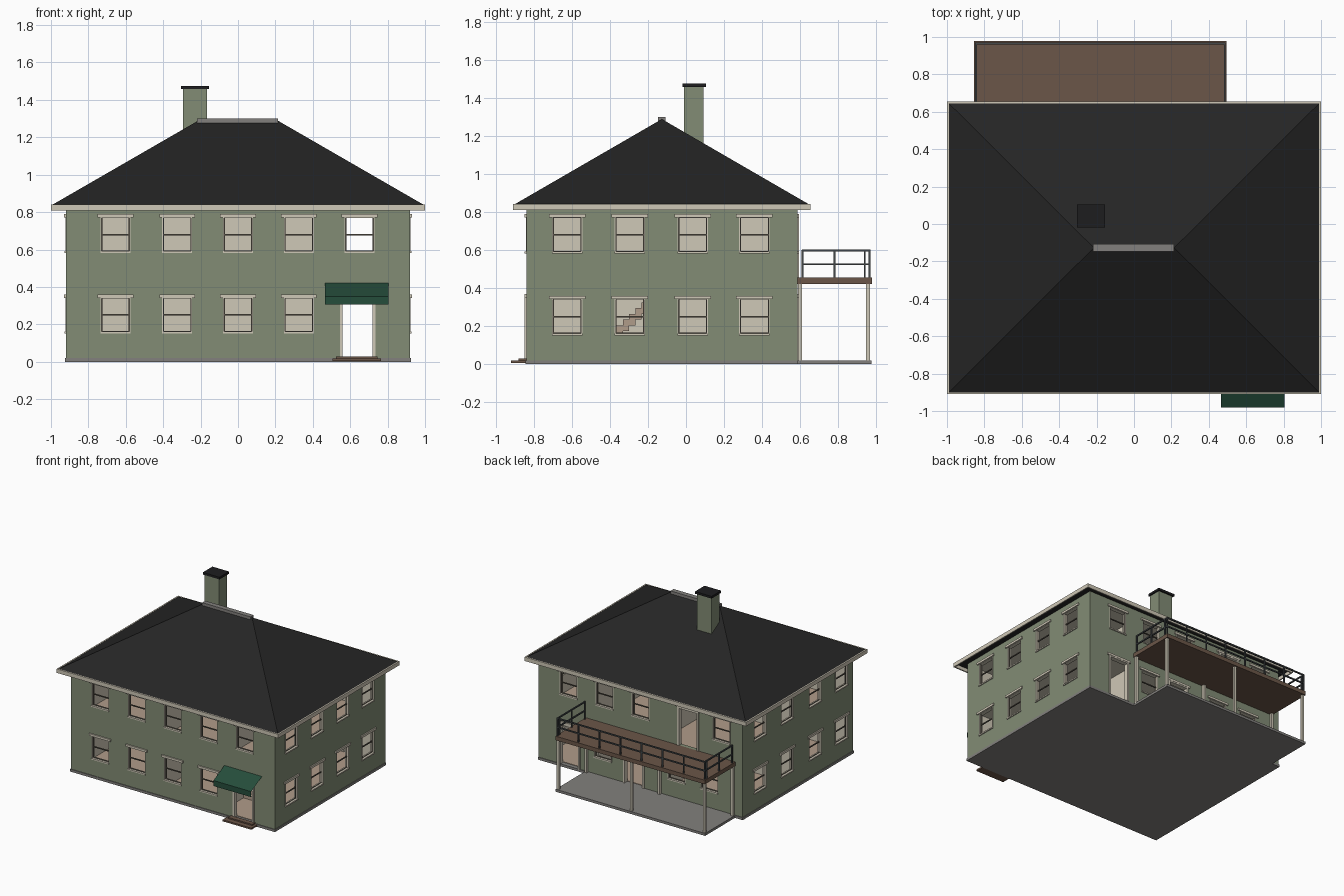
import bpy, bmesh
from mathutils import Vector

old = bpy.data.objects.get("Cube")
if old:
    bpy.data.objects.remove(old, do_unlink=True)


def material(name, code):
    def linear(c):
        return c / 12.92 if c <= 0.04045 else ((c + 0.055) / 1.055) ** 2.4
    rgb = [linear(int(code[i:i + 2], 16) / 255) for i in (0, 2, 4)]
    m = bpy.data.materials.new(name)
    m.use_nodes = True
    m.diffuse_color = (*rgb, 1)
    m.node_tree.nodes["Principled BSDF"].inputs["Base Color"].default_value = (*rgb, 1)
    return m


GREEN = material("sage green", "828c75")
CREAM = material("cream trim", "cfc8b7")
BLACK = material("roof black", "252525")
CAP = material("chimney cap black", "1d1d1f")
GREY = material("concrete grey", "82807d")
BROWN = material("deck brown", "6b5648")
AWNING = material("awning green", "254d3b")
SLATE = material("rail slate", "43484a")
TAN = material("floor tan", "b09c8a")
SASH = material("sash dark taupe", "5d574d")


def finish(name, bm, *mats):
    mesh = bpy.data.meshes.new(name)
    bm.to_mesh(mesh)
    bm.free()
    for m in mats:
        mesh.materials.append(m)
    ob = bpy.data.objects.new(name, mesh)
    bpy.context.collection.objects.link(ob)
    return ob


def boxes(name, spans, mat):
    """One object made of boxes given as (x0, x1, y0, y1, z0, z1)."""
    bm = bmesh.new()
    for x0, x1, y0, y1, z0, z1 in spans:
        vs = bmesh.ops.create_cube(bm, size=1)["verts"]
        for v in vs:
            v.co = ((x0 + x1) / 2 + v.co.x * abs(x1 - x0),
                    (y0 + y1) / 2 + v.co.y * abs(y1 - y0),
                    (z0 + z1) / 2 + v.co.z * abs(z1 - z0))
    return finish(name, bm, mat)


# House extents
X, Y0, Y1, FLOOR, TOP, THICK = 0.92, -0.84, 0.585, 0.02, 0.835, 0.03


def place(side, u, d, v):
    """Wall coordinates (along, outward, up) to model coordinates."""
    return Vector({"front": (u, Y0 - d, v), "back": (u, Y1 + d, v),
                   "left": (X + d, u, v), "right": (-X - d, u, v)}[side])


def wall_box(side, u0, u1, d0, d1, v0, v1):
    a, b = place(side, u0, d0, v0), place(side, u1, d1, v1)
    return (a.x, b.x, a.y, b.y, a.z, b.z)


def windows(centres, low):
    return [(u - 0.08, u + 0.08, low, low + 0.19) for u in centres]


def door(u, low, high):
    return (u - 0.095, u + 0.095, low, high)


UP, DOWN = 0.585, 0.155
left_rows = (-0.625, -0.295, 0.035, 0.36)
right_rows = (-0.69, -0.35, 0.01, 0.36)
openings = {
    "front": windows((-0.655, -0.325, 0, 0.325, 0.65), UP)
    + windows((-0.655, -0.325, 0, 0.325), DOWN) + [door(0.64, FLOOR, 0.355)],
    "back": windows((-0.73, 0, 0.325, 0.65), UP)
    + windows((-0.62, -0.325, 0.34), DOWN)
    + [door(0.64, FLOOR, 0.355), door(0.06, FLOOR, 0.355), door(-0.43, 0.455, 0.775)],
    "left": windows(left_rows, UP) + windows(left_rows, DOWN),
    "right": windows(right_rows, UP) + windows(right_rows, DOWN),
}

# Walls with openings, green outside and cream inside
trim, sashes = [], []
for side, holes in openings.items():
    ends = [-X, X] if side in ("front", "back") else [Y0, Y1]
    us = sorted(set(ends + [h[i] for h in holes for i in (0, 1)]))
    vs = sorted(set([FLOOR, TOP] + [h[i] for h in holes for i in (2, 3)]))
    bm = bmesh.new()
    for u0, u1 in zip(us, us[1:]):
        for v0, v1 in zip(vs, vs[1:]):
            u, v = (u0 + u1) / 2, (v0 + v1) / 2
            if any(a < u < b and c < v < d for a, b, c, d in holes):
                continue
            quad = [(u0, v0), (u1, v0), (u1, v1), (u0, v1)]
            if side in ("back", "right"):
                quad.reverse()
            bm.faces.new([bm.verts.new(place(side, a, 0, b)) for a, b in quad])
    bmesh.ops.remove_doubles(bm, verts=bm.verts, dist=0.0001)
    wall = finish(side + "_wall", bm, GREEN, CREAM)
    mod = wall.modifiers.new("thickness", "SOLIDIFY")
    mod.thickness, mod.offset, mod.material_offset = THICK, -1, 1

    # Jambs, headers, sills and sash bars
    for a, b, c, d in holes:
        is_door = d - c > 0.25
        j = 0.015 if is_door else 0.006
        out = 0.008 if is_door else 0.002
        for u in (a, b - j):
            trim.append(wall_box(side, u, u + j, -THICK, out, c, d))
        trim.append(wall_box(side, a, b, -THICK, out, d - j, d))
        trim.append(wall_box(side, a - 0.016, b + 0.016, 0, 0.01, d - 0.004, d + 0.014))
        if is_door:
            continue
        trim.append(wall_box(side, a, b, -THICK, 0.008, c - 0.004, c + 0.006))
        mid, s = (c + d) / 2, 0.004
        a, b, c, d = a + 0.006, b - 0.006, c + 0.006, d - 0.006
        sashes += [wall_box(side, a, b, -0.018, -0.01, mid - s, mid + s),
                   wall_box(side, a, b, -0.018, -0.01, c, c + s),
                   wall_box(side, a, a + s, -0.018, -0.01, c, d),
                   wall_box(side, b - s, b, -0.018, -0.01, c, d)]
boxes("window_and_door_trim", trim, CREAM)
boxes("window_sashes", sashes, SASH)

# Foundation and patio
boxes("foundation", [(-0.925, 0.925, -0.845, 0.59, 0, FLOOR)], GREY)
boxes("patio", [(-0.855, 0.495, 0.59, 0.975, 0, FLOOR)], GREY)

# Interior floors, ceiling, partitions and stairs
XI, YA, YB = X - THICK, Y0 + THICK, Y1 - THICK
boxes("interior_floors", [(-XI, XI, YA, YB, FLOOR, 0.024),
                          (-XI, XI, YA, YB, 0.43, 0.445)], TAN)
boxes("ceilings", [(-XI, XI, YA, YB, z, z + 0.01) for z in (0.42, 0.81)], CREAM)
boxes("partitions", [(-XI, 0.42, -0.12, -0.1, 0.024, 0.81),
                     (0.4, 0.42, YA, YB, 0.024, 0.81),
                     (-0.18, -0.16, YA, YB, 0.024, 0.81)], CREAM)
steps = 13
boxes("stairs", [(0.42, 0.53, -0.53 + 0.033 * i, -0.53 + 0.033 * (i + 2),
                  0.03 * i + 0.024, 0.03 * (i + 1) + 0.024) for i in range(steps)], TAN)

# Hipped roof, fascia and ridge cap
bm = bmesh.new()
base = [bm.verts.new((x, y, 0.838)) for x, y in
        ((-0.995, -0.905), (0.995, -0.905), (0.995, 0.65), (-0.995, 0.65))]
r0, r1 = (bm.verts.new((x, -0.127, 1.288)) for x in (-0.215, 0.215))
for f in ((base[0], base[1], r1, r0), (base[1], base[2], r1),
          (base[2], base[3], r0, r1), (base[3], base[0], r0), base[::-1]):
    bm.faces.new(f)
finish("hipped_roof", bm, BLACK)
fascia = [(-1, 1, y, y + 0.01, 0.81, 0.842) for y in (-0.91, 0.645)]
fascia += [(x, x + 0.01, -0.9, 0.645, 0.81, 0.842) for x in (-1, 0.99)]
boxes("fascia", fascia, CREAM)
boxes("ridge_cap", [(-0.22, 0.215, -0.147, -0.107, 1.27, 1.3)], GREY)

# Chimney
boxes("chimney", [(-0.295, -0.165, -0.01, 0.093, 1.05, 1.458)], GREEN)
boxes("chimney_cap", [(-0.305, -0.155, -0.018, 0.105, 1.457, 1.475)], CAP)

# Awning: sloped sheet with a hanging valance
bm = bmesh.new()
rows = [[bm.verts.new((x, y, z)) for x in (0.465, 0.805)]
        for y, z in ((Y0, 0.42), (-0.98, 0.35), (-0.98, 0.305))]
for top, low in zip(rows, rows[1:]):
    bm.faces.new((low[0], low[1], top[1], top[0]))
finish("awning", bm, AWNING)

# Front steps
boxes("front_steps", [(0.505, 0.765, -0.92, Y0, 0.005, 0.018),
                      (0.525, 0.745, -0.88, Y0, 0.018, 0.028)], BROWN)

# Back deck, its posts and railing
boxes("deck", [(-0.855, 0.495, Y1, 0.978, 0.422, 0.455)], BROWN)
boxes("deck_posts", [(x, x + 0.02, y, y + 0.02, FLOOR, 0.422)
                     for x in (-0.85, -0.19, 0.47) for y in (0.59, 0.947)], CREAM)
A, B, R = -0.845, 0.485, 0.005
rails = []
for z in (0.525, 0.597):
    rails.append((A - R, B + R, 0.96, 0.97, z - R, z + R))
    rails += [(x - R, x + R, 0.61, 0.965, z - R, z + R) for x in (A, B)]
bays = 7
spots = [(A + (B - A) * i / bays, 0.965) for i in range(bays + 1)]
spots += [(x, y) for x in (A, B) for y in (0.613, 0.78, 0.94)]
rails += [(x - R, x + R, y - R, y + R, 0.455, 0.6) for x, y in spots]
boxes("deck_railing", rails, SLATE)
